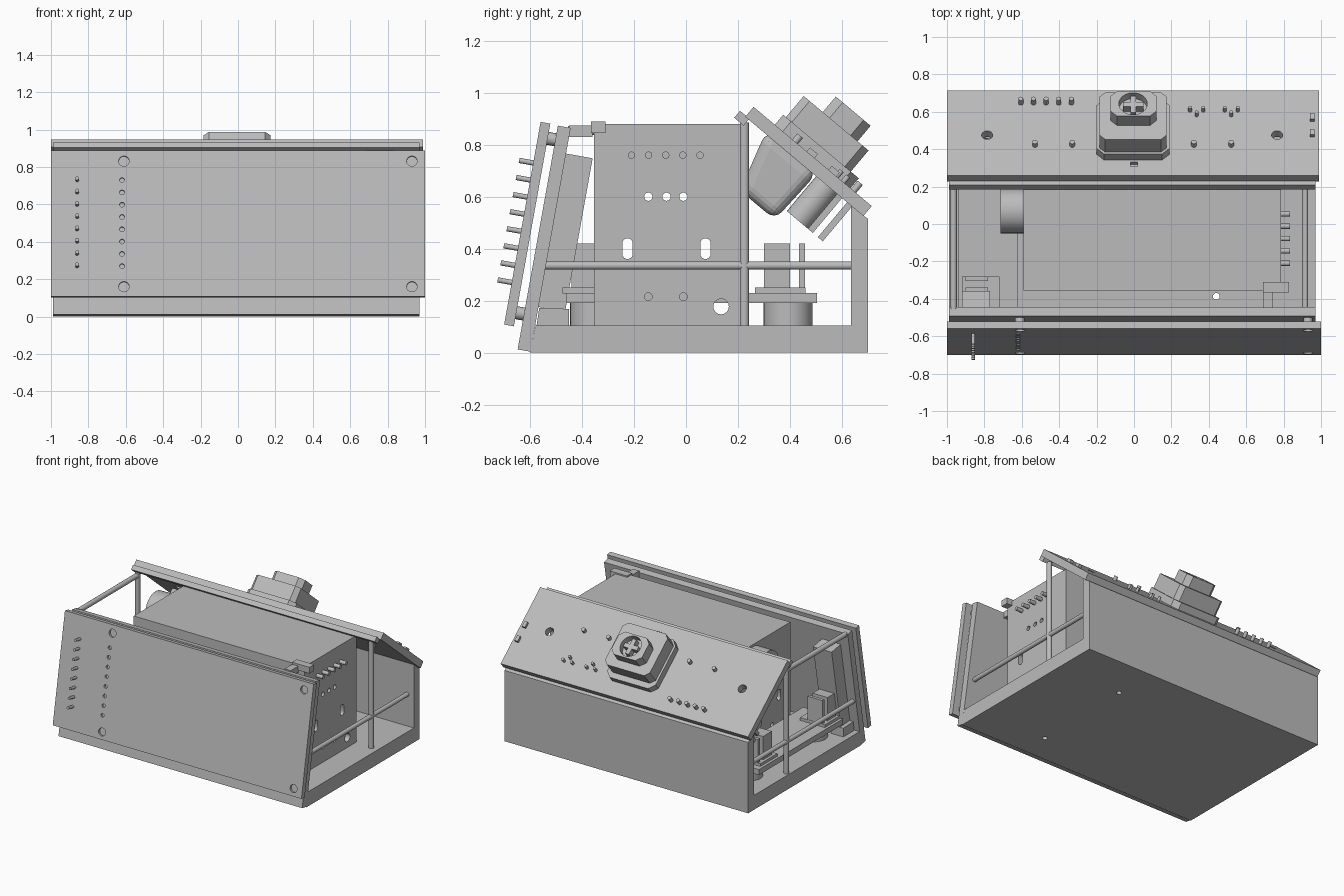
import bpy, bmesh, math
from mathutils import Matrix, Vector

if "Cube" in bpy.data.objects:
    bpy.data.objects.remove(bpy.data.objects["Cube"])

grey = bpy.data.materials.new("plain_grey")
grey.diffuse_color = (0.5, 0.5, 0.5, 1)
grey.use_nodes = True
grey.node_tree.nodes["Principled BSDF"].inputs["Base Color"].default_value = grey.diffuse_color


def frame(origin, v):
    """Local axes: x across, y along the slope, z out of the panel."""
    X, V = Vector((1, 0, 0)), Vector(v).normalized()
    m = Matrix((X, V, X.cross(V))).transposed().to_4x4()
    m.translation = Vector(origin)
    return m


WORLD = Matrix.Identity(4)
REAR = frame((0, 0.4875, 0.755), (0, 0.766, -0.643))
FRONT = frame((0, -0.70, 0.108), (0, 0.177, 0.984))


def finish(name, bm, m=WORLD, smooth=False):
    bm.transform(m)
    bmesh.ops.recalc_face_normals(bm, faces=bm.faces)
    me = bpy.data.meshes.new(name)
    bm.to_mesh(me)
    bm.free()
    me.materials.append(grey)
    ob = bpy.data.objects.new(name, me)
    bpy.context.collection.objects.link(ob)
    if smooth:
        bpy.ops.object.select_all(action='DESELECT')
        bpy.context.view_layer.objects.active = ob
        ob.select_set(True)
        bpy.ops.object.shade_smooth_by_angle(angle=math.radians(35))
    return ob


def prism(name, pts, axis, lo, hi, m=WORLD):
    """Extrude a 2D outline along x (outline in y,z) or z (outline in x,y)."""
    bm = bmesh.new()
    at = (lambda p, d: (d, p[0], p[1])) if axis == 'x' else (lambda p, d: (p[0], p[1], d))
    f = bm.faces.new([bm.verts.new(at(p, lo)) for p in pts])
    ext = bmesh.ops.extrude_face_region(bm, geom=[f])["geom"]
    off = Vector(at((0, 0), hi - lo))
    bmesh.ops.translate(bm, vec=off, verts=[e for e in ext if isinstance(e, bmesh.types.BMVert)])
    return finish(name, bm, m)


def box(name, x, y, z, m=WORLD):
    return prism(name, [(x[0], y[0]), (x[1], y[0]), (x[1], y[1]), (x[0], y[1])], 'z', z[0], z[1], m)


def chamfer_box(name, x, y, z, c, m=WORLD):
    (a, b), (d, e) = x, y
    return prism(name, [(a + c, d), (b - c, d), (b, d + c), (b, e - c), (b - c, e),
                        (a + c, e), (a, e - c), (a, d + c)], 'z', z[0], z[1], m)


def rods(name, centres, r, length, axis='z', m=WORLD, seg=16, stretch=0):
    """Cylinders about the given centres; stretch turns them into upright slots."""
    bm = bmesh.new()
    rot = {'x': Matrix.Rotation(math.pi / 2, 4, 'Y'), 'y': Matrix.Rotation(math.pi / 2, 4, 'X'),
           'z': WORLD}[axis]
    for c in centres:
        new = bmesh.ops.create_cone(bm, cap_ends=True, segments=seg, radius1=r, radius2=r,
                                    depth=length, matrix=rot)["verts"]
        for v in new:
            if stretch:
                v.co.z += stretch if v.co.z > 1e-5 else -stretch
            v.co += Vector(c)
    return finish(name, bm, m, True)


def cut(target, *cutters):
    bpy.context.view_layer.objects.active = target
    for c in cutters:
        c.hide_render = True
        mod = target.modifiers.new("holes", 'BOOLEAN')
        mod.object, mod.operation, mod.solver = c, 'DIFFERENCE', 'EXACT'
        bpy.ops.object.modifier_apply(modifier=mod.name)
    for c in cutters:
        bpy.data.objects.remove(c)


# Base with upright back wall
base = prism("base_and_back_wall", [(-0.60, 0), (0.70, 0), (0.70, 0.515), (0.635, 0.565),
                                    (0.635, 0.105), (-0.58, 0.105)], 'x', -0.99, 0.97)
cut(base, rods("floor_holes", [(0.45, 0.383, 0.05), (0.44, -0.387, 0.05)], 0.018, 0.3))

# Front double panel
LEVELS = [(0.27 + i * 0.0657 - 0.108) / 0.984 for i in range(8)]
SCREWS = [(x, v, 0) for x in (-0.61, 0.93) for v in (0.053, 0.735)]
outer = box("front_outer_panel", (-1, 1), (0, 0.7925), (-0.038, 0), FRONT)
cut(outer, rods("screw_holes", SCREWS, 0.028, 0.03, m=FRONT),
    rods("lamp_holes", [(-0.62, v, 0) for v in LEVELS], 0.013, 0.03, m=FRONT))
box("front_inner_panel", (-0.99, 0.97), (-0.085, 0.79), (-0.118, -0.068), FRONT)
rods("panel_spacers", [(x, v, -0.053) for x, v, _ in SCREWS], 0.025, 0.034, m=FRONT)
rods("front_pins", [(-0.86, v, 0.015) for v in LEVELS], 0.01, 0.08, m=FRONT)
box("front_pin_housing", (-0.92, -0.77), (0.09, 0.69), (-0.222, -0.116), FRONT)
for x in (-0.95, 0.75):
    prism("front_foot", [(-0.575, 0.105), (-0.45, 0.105), (-0.45, 0.168), (-0.565, 0.172)],
          'x', x, x + 0.1)

# Hollow central case: lid, front and back sheets, drilled end plates
box("case_lid", (-0.59, 0.785), (-0.355, 0.24), (0.86, 0.88))
for y in (-0.355, 0.22):
    box("case_sheet", (-0.56, 0.755), (y, y + 0.02), (0.10, 0.862))
for x in (-0.59, 0.75):
    plate = box("case_end_plate", (x, x + 0.035), (-0.355, 0.24), (0.10, 0.862))
    c = x + 0.017
    cut(plate, rods("vents", [(c, y, 0.6) for y in (-0.145, -0.075, -0.01)], 0.016, 0.1, 'x'),
        rods("slots", [(c, y, 0.4) for y in (-0.225, 0.075)], 0.02, 0.1, 'x', stretch=0.02),
        rods("low_vents", [(c, y, 0.215) for y in (-0.145, -0.01)], 0.015, 0.1, 'x'),
        rods("cable_hole", [(c, 0.135, 0.177)], 0.03, 0.1, 'x'))
rods("case_pins", [(0.80, -0.21 + i * 0.066, 0.76) for i in range(5)], 0.014, 0.07, 'x')
rods("side_drum", [(-0.65, 0.07, 0.745)], 0.12, 0.125, 'x', seg=32)

# Clip between the case and the front panel
box("clip_block", (0.69, 0.83), (-0.365, -0.31), (0.845, 0.89))
box("clip_arm", (0.69, 0.74), (-0.45, -0.36), (0.83, 0.875))

# Rods of the side frames
for x in (-0.965, 0.915):
    rods("upright_rod", [(x, 0.225, 0.49)], 0.018, 0.79)
    rods("long_rod", [(x, 0.047, 0.335)], 0.016, 1.19, 'y')
rods("upper_rod", [(-0.965, -0.115, 0.855)], 0.018, 0.68, 'y')

# Circuit board on drums beside the case
box("circuit_board", (-0.94, -0.62), (-0.46, 0.505), (0.19, 0.23))
rods("board_drums", [(-0.78, -0.352, 0.146), (-0.78, 0.393, 0.146)], 0.094, 0.09, seg=32)
for y in (-0.44, 0.3):
    box("board_block", (-0.90, -0.78), (y, y + 0.1), (0.23, 0.42))
    box("board_step", (-0.92, -0.72), (y - 0.035, y + 0.16), (0.228, 0.25))
    box("board_tab", (-0.90, -0.78), (y + 0.135, y + 0.158), (0.25, 0.42))

# Sloping control panel
panel = box("control_panel", (-1, 0.99), (-0.297, 0.297), (-0.05, 0), REAR)
cut(panel, rods("panel_holes", [(x, -0.016, 0) for x in (-0.785, 0.765)], 0.03, 0.2, m=REAR),
    box("panel_slot", (-0.02, 0.02), (-0.235, -0.205), (-0.02, 0.02), REAR))
box("panel_lip", (-0.99, 0.97), (-0.327, -0.28), (-0.08, -0.045), REAR)


def on_panel(pts, n):
    return [(x, (y - 0.4875) / 0.766, n) for x, y in pts]


rods("lamp_row", on_panel([(-0.605 + i * 0.0675, 0.645) for i in range(5)], 0.015), 0.013, 0.05, m=REAR)
rods("lamp_clusters", on_panel([(x + d, y) for x in (0.335, 0.52) for d, y in
                                ((-0.035, 0.605), (0, 0.58), (0.035, 0.605))], 0.01), 0.01, 0.04, m=REAR)
rods("push_buttons", on_panel([(x, 0.42) for x in (-0.53, -0.33, 0.32, 0.52)], 0.01), 0.014, 0.04, m=REAR)
for v in (-0.03, 0.08):
    box("side_switch", (0.94, 0.965), (v, v + 0.04), (-0.01, 0.02), REAR)

# Large selector: stepped mount, chamfered head, round recess with a cross
chamfer_box("selector_plate", (-0.20, 0.19), (-0.19, 0.19), (-0.01, 0.05), 0.04, REAR)
chamfer_box("selector_body", (-0.185, 0.175), (-0.176, 0.15), (0.05, 0.156), 0.03, REAR)
head = chamfer_box("selector_head", (-0.125, 0.12), (-0.08, 0.095), (0.15, 0.234), 0.035, REAR)
cut(head, rods("recess", [(-0.005, 0.007, 0.23)], 0.076, 0.09, m=REAR, seg=32))
box("cross_bar", (-0.06, 0.05), (-0.008, 0.022), (0.18, 0.23), REAR)
box("cross_bar", (-0.02, 0.01), (-0.05, 0.064), (0.18, 0.23), REAR)

# Parts hanging below the control panel
under = box("selector_housing", (-0.15, 0.15), (-0.2, 0.055), (-0.28, -0.04), REAR)
inv = REAR.inverted()
for v in under.data.vertices:
    p = inv @ v.co
    if p.z < -0.2:
        p.x *= 0.85
        p.y = -0.13 if p.y < 0 else 0.045
        v.co = REAR @ p
bev = under.modifiers.new("rounding", 'BEVEL')
bev.width, bev.segments = 0.04, 4
rods("round_connector", [(-0.85, 0.115, -0.135)], 0.056, 0.18, m=REAR, seg=24)
for v in (0.165, 0.215):
    box("connector_prong", (-0.92, -0.80), (v, v + 0.025), (-0.225, -0.04), REAR)
